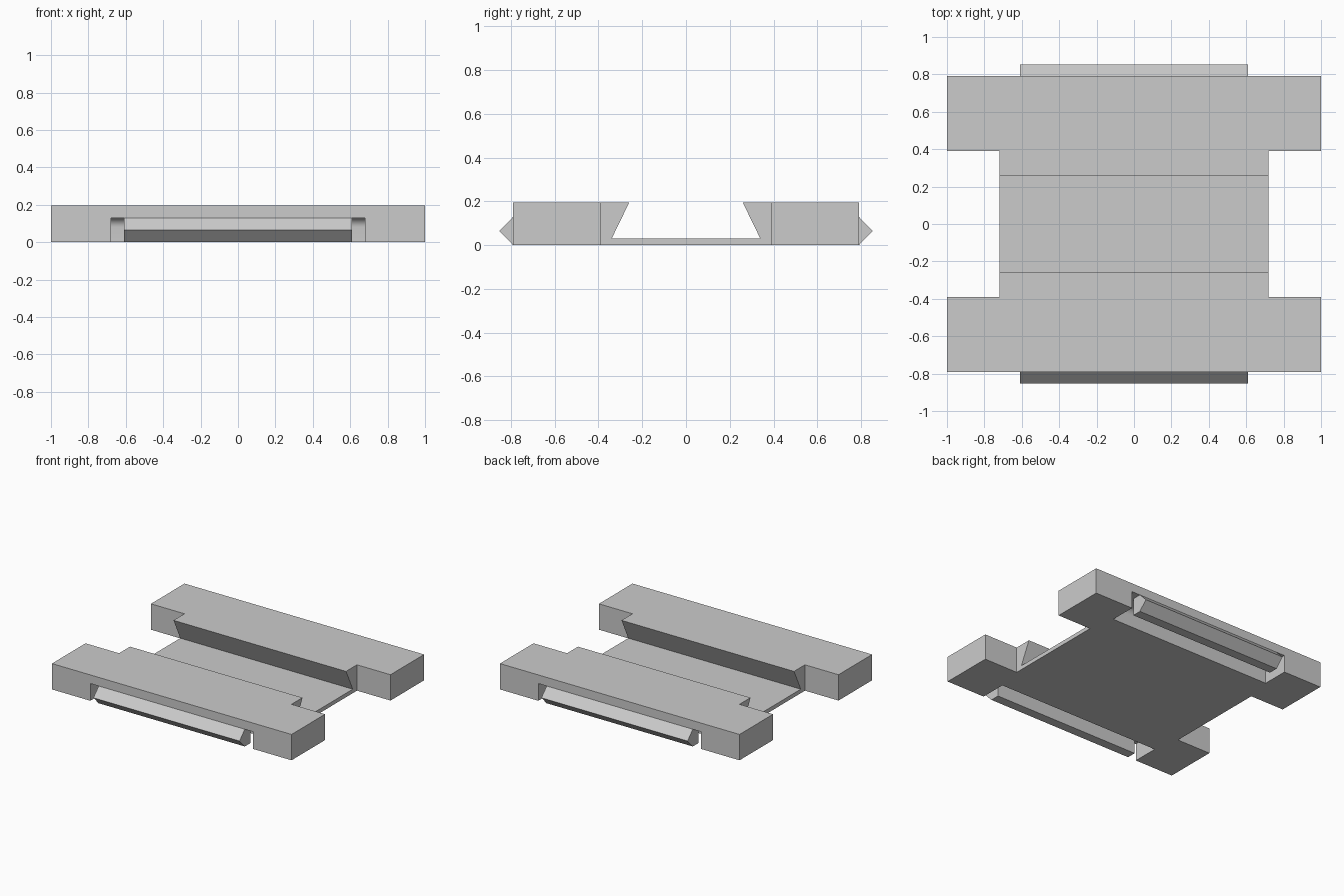
import bpy
import bmesh
import math

cube = bpy.data.objects.get("Cube")
if cube:
    bpy.data.objects.remove(cube, do_unlink=True)

grey = bpy.data.materials.new("plain grey")
grey.use_nodes = True
grey.diffuse_color = (0.6, 0.6, 0.6, 1)
grey.node_tree.nodes["Principled BSDF"].inputs["Base Color"].default_value = grey.diffuse_color


def prism(name, points, offset):
    """Extrude a closed outline of 3D points along the offset vector."""
    bm = bmesh.new()
    face = bm.faces.new([bm.verts.new(p) for p in points])
    top = bmesh.ops.extrude_face_region(bm, geom=[face])
    verts = [v for v in top["geom"] if isinstance(v, bmesh.types.BMVert)]
    bmesh.ops.translate(bm, verts=verts, vec=offset)
    bmesh.ops.recalc_face_normals(bm, faces=bm.faces)
    mesh = bpy.data.meshes.new(name)
    bm.to_mesh(mesh)
    bm.free()
    mesh.materials.append(grey)
    obj = bpy.data.objects.new(name, mesh)
    bpy.context.collection.objects.link(obj)
    return obj


def bar(name, profile, half_width, side=1):
    """Bar along x from a (y, z) profile; side=-1 mirrors it to the front."""
    points = [(-half_width, side * y, z) for y, z in profile]
    return prism(name, points, (2 * half_width, 0, 0))


def cut(obj, cutter):
    cutter.hide_render = True
    mod = obj.modifiers.new("cut", "BOOLEAN")
    mod.operation = "DIFFERENCE"
    mod.solver = "EXACT"
    mod.object = cutter
    bpy.ops.object.select_all(action="DESELECT")
    bpy.context.view_layer.objects.active = obj
    obj.select_set(True)
    bpy.ops.object.modifier_apply(modifier=mod.name)
    bpy.data.objects.remove(cutter, do_unlink=True)


# Body: H-shaped plate
quarter = [(1, 0.79), (1, 0.39), (0.72, 0.39)]
right_edge = quarter + [(x, -y) for x, y in reversed(quarter)]
outline = right_edge + [(-x, -y) for x, y in right_edge]
body = prism("body", [(x, y, 0) for x, y in outline], (0, 0, 0.195))

# Dovetail channel across the middle
cut(body, bar("channel_cutter",
              [(0.34, 0.03), (0.233, 0.25), (-0.233, 0.25), (-0.34, 0.03)], 1.2))

# End pockets with a rounded inner ceiling, open underneath
radius = 0.05
fillet = []
for i in range(9):
    a = math.pi / 2 * i / 8
    fillet.append((0.59 + radius * (1 - math.cos(a)), 0.13 - radius * (1 - math.sin(a))))
pocket = [(0.59, -0.1)] + fillet + [(0.9, 0.13), (0.9, -0.1)]

# Pointed latch ribs hanging in the pockets
rib = [(0.72, 0), (0.79, 0), (0.853, 0.065), (0.79, 0.13), (0.72, 0.13)]

for side, label in ((-1, "front"), (1, "back")):
    cut(body, bar(label + "_pocket_cutter", pocket, 0.68, side))
    bar(label + "_latch_rib", rib, 0.61, side)

bpy.context.view_layer.objects.active = body
body.select_set(True)
bpy.ops.object.shade_smooth_by_angle(angle=math.radians(25))
